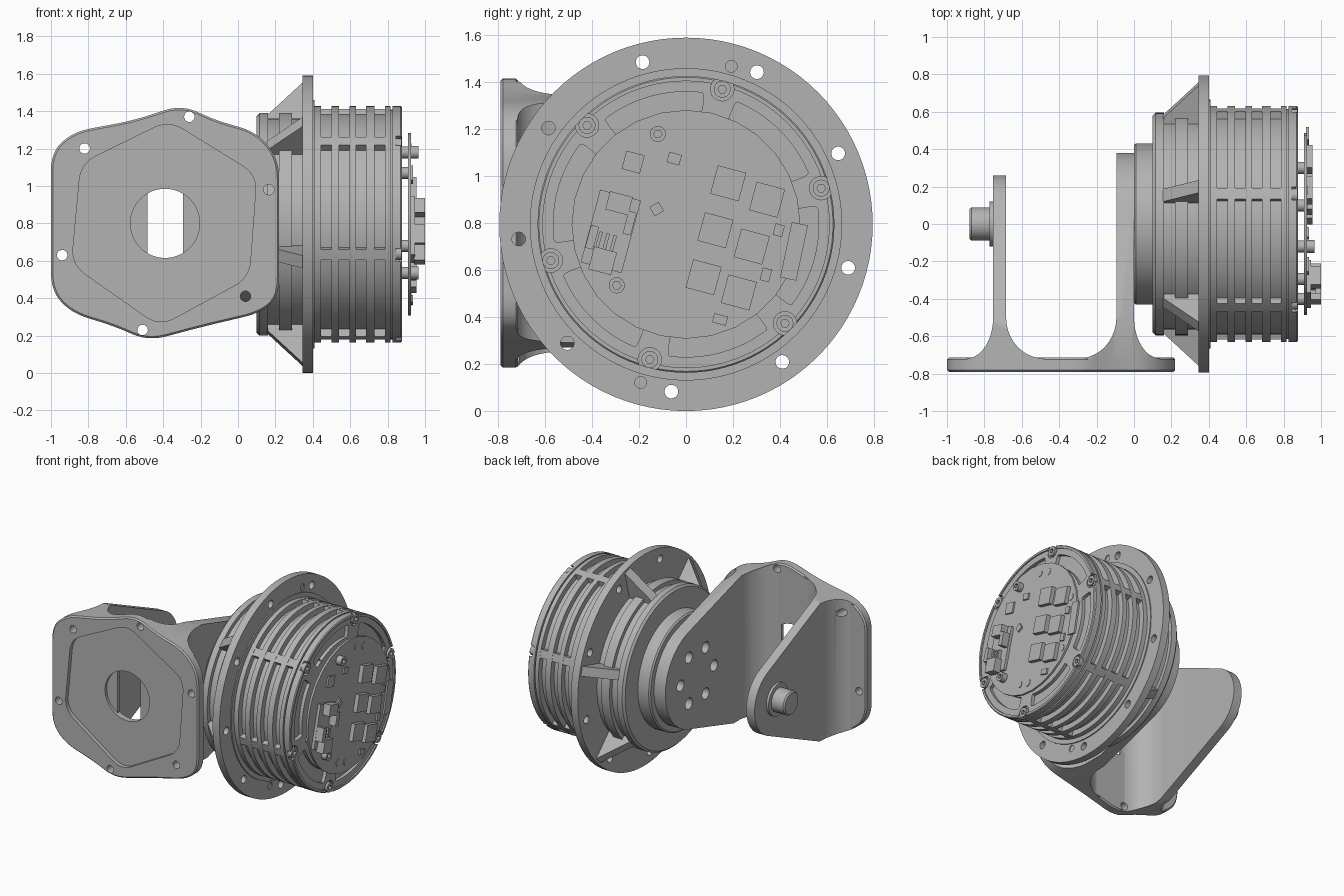
import bpy, bmesh
from math import sin, cos, pi, radians, acos, atan2, hypot
from mathutils import Vector, Matrix

if "Cube" in bpy.data.objects:
    bpy.data.objects.remove(bpy.data.objects["Cube"])

ZC = 0.795  # height of the motor axis
GREY = (0.45, 0.45, 0.45, 1)
metal = bpy.data.materials.new("plain_grey")
metal.use_nodes = True
metal.diffuse_color = GREY
metal.node_tree.nodes["Principled BSDF"].inputs["Base Color"].default_value = GREY


def make(name, bm):
    bmesh.ops.recalc_face_normals(bm, faces=bm.faces)
    mesh = bpy.data.meshes.new(name)
    bm.to_mesh(mesh)
    bm.free()
    mesh.materials.append(metal)
    ob = bpy.data.objects.new(name, mesh)
    bpy.context.collection.objects.link(ob)
    return ob


def add_prism(bm, pts, axis, a, b):
    """Extrude a 2D outline along an axis from a to b."""
    def place(p, w):
        return {"x": (w, *p), "y": (p[0], w, p[1]), "z": (*p, w)}[axis]
    low = [bm.verts.new(place(p, a)) for p in pts]
    high = [bm.verts.new(place(p, b)) for p in pts]
    bm.faces.new(low)
    bm.faces.new(high)
    for i in range(len(pts)):
        j = (i + 1) % len(pts)
        bm.faces.new((low[i], low[j], high[j], high[i]))


def prisms(name, outlines, axis, a, b):
    bm = bmesh.new()
    for pts in outlines:
        add_prism(bm, pts, axis, a, b)
    return make(name, bm)


def circle(u, v, r, n=24):
    return [(u + r * cos(2 * pi * i / n), v + r * sin(2 * pi * i / n)) for i in range(n)]


def polar(r, deg):
    return r * cos(radians(deg)), ZC + r * sin(radians(deg))


def box(u, v, w, h, deg=0):
    c, s = cos(radians(deg)), sin(radians(deg))
    corners = [(-w / 2, -h / 2), (w / 2, -h / 2), (w / 2, h / 2), (-w / 2, h / 2)]
    return [(u + c * p - s * q, v + s * p + c * q) for p, q in corners]


def rounded(pts, r, n=6):
    out = []
    for i, p in enumerate(pts):
        p, a, b = Vector(p), Vector(pts[i - 1]), Vector(pts[(i + 1) % len(pts)])
        a = p + (a - p).normalized() * min(r, (a - p).length * 0.48)
        b = p + (b - p).normalized() * min(r, (b - p).length * 0.48)
        for k in range(n + 1):
            t = k / n
            out.append(tuple(a * (1 - t) ** 2 + p * 2 * t * (1 - t) + b * t * t))
    return out


def lathe(name, profile):
    """Turn an (x, radius) profile around the motor axis."""
    bm = bmesh.new()
    vs = [bm.verts.new((x, 0, ZC + r)) for x, r in profile]
    es = [bm.edges.new(pair) for pair in zip(vs, vs[1:])]
    bmesh.ops.spin(bm, geom=vs + es, cent=(0, 0, ZC), axis=(1, 0, 0),
                   angle=2 * pi, steps=96)
    bmesh.ops.remove_doubles(bm, verts=bm.verts, dist=0.0001)
    return make(name, bm)


def apply(ob, mod):
    bpy.context.view_layer.objects.active = ob
    bpy.ops.object.modifier_apply(modifier=mod.name)


def boolean(ob, tool, op="DIFFERENCE"):
    mod = ob.modifiers.new("cut", "BOOLEAN")
    mod.operation, mod.object, mod.solver = op, tool, "EXACT"
    apply(ob, mod)
    bpy.data.objects.remove(tool)


# Bracket base plate with recess, centre opening and screw holes
outline = rounded([(-0.3, 1.435), (-0.12, 1.35), (0.1, 1.29), (0.22, 1.14), (0.22, 0.41),
                   (0.12, 0.32), (-0.18, 0.25), (-0.48, 0.17), (-0.66, 0.25), (-0.89, 0.32),
                   (-1, 0.44), (-1, 1.18), (-0.88, 1.29), (-0.56, 1.35)], 0.1)
plate = prisms("bracket_plate", [outline], "y", -0.79, -0.715)
bevel = plate.modifiers.new("soft", "BEVEL")
bevel.width, bevel.limit_method, bevel.angle_limit = 0.01, "ANGLE", radians(60)
apply(plate, bevel)
recess = rounded([(-0.37, 1.35), (-0.84, 1.12), (-0.89, 0.58), (-0.42, 0.25),
                  (0.06, 0.51), (0.1, 1.06)], 0.09)
boolean(plate, prisms("recess", [recess], "y", -0.85, -0.76))
spots = [(-0.26, 1.37), (-0.82, 1.2), (-0.94, 0.63), (-0.51, 0.23), (0.04, 0.41), (0.165, 0.98)]
holes = [circle(x, z, 0.028) for x, z in spots] + [circle(-0.39, 0.8, 0.185, 64)]
boolean(plate, prisms("holes", holes, "y", -0.85, -0.6))


# Bracket arms: filleted root, tapering to a round head
def arm(name, x0, x1, left, right, head):
    def fillet(x, w, side):
        return [(x + side * w * (1 - sin(t * pi / 20)),
                 -0.718 + 0.22 * (1 - cos(t * pi / 20))) for t in range(11)]
    section = ([(x0 - left, -0.74)] + fillet(x0, left, -1) + [(x0, 0.5), (x1, 0.5)]
               + fillet(x1, right, 1)[::-1] + [(x1 + right, -0.74)])
    ob = prisms(name, [section], "z", 0.1, 1.5)
    t = atan2(0.61, -0.72) - acos(head / hypot(0.72, 0.61))
    arc = [(head * cos(t - 2 * t * i / 40), ZC + head * sin(t - 2 * t * i / 40)) for i in range(41)]
    side = [(-0.8, ZC - 0.61), (-0.8, ZC + 0.61), (-0.72, ZC + 0.61)] + arc + [(-0.72, ZC - 0.61)]
    boolean(ob, prisms("side", [side], "x", -1.2, 0.6), "INTERSECT")
    boolean(ob, prisms("front", [outline], "y", -0.9, 0.7), "INTERSECT")
    boolean(ob, prisms("holes", holes[:6], "y", -0.85, -0.4))
    return ob


arm("idler_arm", -0.753, -0.684, 0.14, 0.2, 0.26)
drive = arm("drive_arm", -0.094, 0.0, 0.2, 0.14, 0.38)
boolean(drive, prisms("holes", [circle(*polar(0.2, 60 * k), 0.042) for k in range(6)],
                      "x", -0.2, -0.02))

# Idler pin
prisms("idler_washer", [circle(0, ZC, 0.12, 48)], "x", -0.772, -0.75)
pin = prisms("idler_pin", [circle(0, ZC, 0.088, 48)], "x", -0.88, -0.76)
bevel = pin.modifiers.new("soft", "BEVEL")
bevel.width, bevel.limit_method, bevel.angle_limit = 0.01, "ANGLE", radians(60)
apply(pin, bevel)

# Rear housing and finned body
lathe("rear_housing", [(0.0, 0), (0.0, 0.42), (0.01, 0.43), (0.1, 0.43), (0.1, 0.58),
                       (0.115, 0.595), (0.16, 0.595), (0.16, 0.565), (0.22, 0.565), (0.22, 0.595),
                       (0.29, 0.595), (0.29, 0.565), (0.36, 0.565), (0.36, 0)])
fins = [(0.38, 0), (0.38, 0.665), (0.41, 0.665), (0.41, 0.632)]
for x in (0.445, 0.54, 0.63, 0.73):
    fins += [(x, 0.632), (x, 0.59), (x + 0.055, 0.59), (x + 0.055, 0.632)]
lathe("finned_body", fins + [(0.815, 0.632), (0.815, 0.615), (0.83, 0.615), (0.83, 0)])

# Mounting flange
flange = prisms("flange", [circle(0, ZC, 0.795, 96)], "x", 0.345, 0.402)
boolean(flange, prisms("holes", [circle(*polar(0.715, 25 + 40 * k), 0.029) for k in range(9)],
                       "x", 0.2, 0.6))
boolean(flange, prisms("blind_holes", [circle(*polar(0.7, a), 0.025) for a in (74, 254)],
                       "x", 0.395, 0.5))


# Gussets and lengthwise ribs at six stations
def radial(name, pts, width):
    bm = bmesh.new()
    for k in range(6):
        old = set(bm.verts)
        add_prism(bm, pts, "y", -width / 2, width / 2)
        new = [v for v in bm.verts if v not in old]
        bmesh.ops.rotate(bm, verts=new, cent=(0, 0, 0),
                         matrix=Matrix.Rotation(radians(15 + 60 * k - 90), 3, "X"))
        bmesh.ops.translate(bm, verts=new, vec=(0, 0, ZC))
    make(name, bm)


radial("gussets", [(0.13, 0.5), (0.13, 0.57), (0.35, 0.78), (0.35, 0.5)], 0.07)
radial("body_ribs", [(0.4, 0.55), (0.4, 0.63), (0.81, 0.63), (0.81, 0.55)], 0.06)

# End cap with curved pockets and screw notches
cap = lathe("end_cap", [(0.825, 0), (0.825, 0.632), (0.87, 0.632), (0.876, 0.626),
                        (0.876, 0.61), (0.866, 0.61), (0.866, 0)])
pockets = []
for k in range(6):
    sweep = [45 + 60 * k + a for a in range(-23, 24, 2)]
    band = [polar(0.565, a) for a in sweep] + [polar(0.475, a) for a in sweep[::-1]]
    pockets.append(rounded(band, 0.03, 2))
boolean(cap, prisms("pockets", pockets, "x", 0.84, 0.95))
stations = [polar(0.596, 15 + 60 * k) for k in range(6)]
boolean(cap, prisms("notches", [circle(*s, 0.05) for s in stations], "x", 0.845, 0.95))
screws = prisms("cap_screws", [circle(*s, 0.036) for s in stations], "x", 0.83, 0.874)
boolean(screws, prisms("sockets", [circle(*s, 0.018, 6) for s in stations], "x", 0.855, 0.95))

# Circuit board on standoffs
prisms("circuit_board", [circle(0, ZC, 0.487, 28)], "x", 0.908, 0.924)
posts = [(-0.12, 1.18), (-0.295, 0.535), (0.3, 1.07), (-0.4, 0.68), (0.1, 0.68)]
prisms("standoffs", [circle(*p, 0.032) for p in posts], "x", 0.85, 0.91)
heads = prisms("board_screws", [circle(*p, 0.034) for p in posts[:2]], "x", 0.92, 0.965)
boolean(heads, prisms("sockets", [circle(*p, 0.018, 6) for p in posts[:2]], "x", 0.945, 1.0))

# Board components
chips = [(0.18, 0.97), (0.345, 0.9), (0.125, 0.77), (0.28, 0.7), (0.075, 0.57), (0.225, 0.505)]
prisms("power_chips", [box(*c, 0.125, 0.125, -15) for c in chips], "x", 0.92, 0.955)
prisms("small_parts", [box(-0.225, 1.06, 0.08, 0.08, -15), box(-0.05, 1.075, 0.055, 0.045, -15),
                       box(-0.125, 0.86, 0.045, 0.045, 30), box(0.395, 0.77, 0.04, 0.05, -15),
                       box(0.34, 0.58, 0.04, 0.055, -15), box(0.145, 0.39, 0.06, 0.04, -15),
                       box(0.46, 0.68, 0.07, 0.24, -12)], "x", 0.92, 0.936)
dots = [(0.09, 1.2), (0.18, 1.175), (-0.13, 0.41), (-0.04, 0.385), (0.425, 0.865), (0.325, 0.5)]
prisms("round_pads", [circle(*d, 0.026) for d in dots], "x", 0.92, 0.928)

# Connector pair
prisms("connector_base", [box(-0.32, 0.765, 0.18, 0.32, -15)], "x", 0.92, 0.945)
prisms("connector_shells", [box(-0.285, 0.885, 0.1, 0.08, -15), box(-0.355, 0.64, 0.1, 0.1, -15),
                            box(-0.24, 0.8, 0.035, 0.1, -15), box(-0.4, 0.74, 0.035, 0.1, -15)],
       "x", 0.94, 1.0)
prisms("connector_pins", [box(-0.37 + 0.03 * i, 0.73 - 0.008 * i, 0.014, 0.07, -15)
                          for i in range(3)], "x", 0.94, 0.97)

# Smooth shading with sharp edges
for ob in bpy.context.scene.objects:
    ob.select_set(ob.type == "MESH" and ob.data.materials.get("plain_grey") is not None)
bpy.context.view_layer.objects.active = plate
bpy.ops.object.shade_smooth_by_angle(angle=radians(30))
